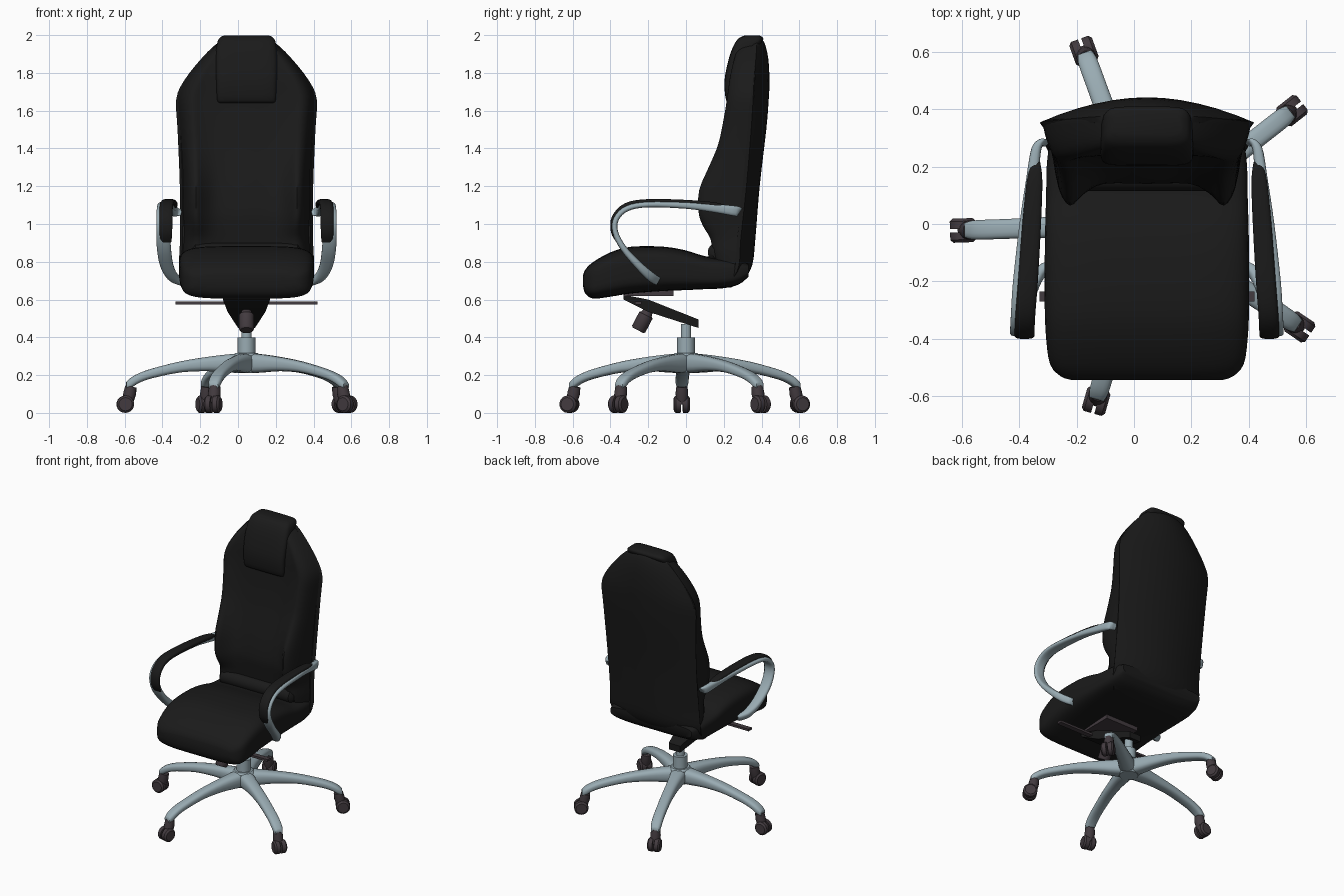
import bpy, bmesh, math
from mathutils import Vector

if "Cube" in bpy.data.objects:
    bpy.data.objects.remove(bpy.data.objects["Cube"])

CX = 0.045  # chair centre line


def material(name, rgb):
    m = bpy.data.materials.new(name)
    m.diffuse_color = (*rgb, 1)
    m.use_nodes = True
    m.node_tree.nodes["Principled BSDF"].inputs["Base Color"].default_value = m.diffuse_color
    return m


BLACK = material("black leather", (0.0105, 0.0105, 0.0105))
METAL = material("brushed metal", (0.32, 0.41, 0.45))
PLASTIC = material("dark plastic", (0.055, 0.043, 0.05))


def smooth(rows, n, closed=False):
    """Catmull-Rom resampling of a list of tuples."""
    out, c = [], len(rows)
    get = (lambda i: rows[i % c]) if closed else (lambda i: rows[max(0, min(c - 1, i))])
    for i in range(c if closed else c - 1):
        for k in range(n):
            t = k / n
            out.append(tuple(0.5 * (2 * b + (d - a) * t + (2 * a - 5 * b + 4 * d - e) * t * t
                                    + (3 * b - a - 3 * d + e) * t ** 3)
                             for a, b, d, e in zip(get(i - 1), get(i), get(i + 1), get(i + 2))))
    return out if closed else out + [rows[-1]]


def oval(a, b, e=2.0, n=16):
    """Superellipse outline."""
    pts = []
    for i in range(n):
        t = 2 * math.pi * (i + 0.5) / n
        c, s = math.cos(t), math.sin(t)
        pts.append((math.copysign(a * abs(c) ** (2 / e), c), math.copysign(b * abs(s) ** (2 / e), s)))
    return pts


def loft(name, rings, mat, angle=40):
    bm = bmesh.new()
    vs = [[bm.verts.new(p) for p in r] for r in rings]
    n = len(vs[0])
    for a, b in zip(vs, vs[1:]):
        for i in range(n):
            bm.faces.new((a[i], a[(i + 1) % n], b[(i + 1) % n], b[i]))
    bm.faces.new(vs[0])
    bm.faces.new(vs[-1])
    bmesh.ops.recalc_face_normals(bm, faces=bm.faces)
    me = bpy.data.meshes.new(name)
    bm.to_mesh(me)
    bm.free()
    me.materials.append(mat)
    ob = bpy.data.objects.new(name, me)
    bpy.context.collection.objects.link(ob)
    bpy.ops.object.select_all(action='DESELECT')
    ob.select_set(True)
    bpy.context.view_layer.objects.active = ob
    bpy.ops.object.shade_smooth_by_angle(angle=math.radians(angle))
    return ob


def rod(name, stops, mat, n=20):
    """Turned part along a straight line; stops are (point, radius)."""
    q = (Vector(stops[-1][0]) - Vector(stops[0][0])).to_track_quat('Z', 'Y')
    return loft(name, [[Vector(p) + q @ Vector((x, y, 0)) for x, y in oval(r, r, 2, n)]
                       for p, r in stops], mat)


def box(name, sections, mat):
    """Rectangular sections along y: (y, low z, high z, half width)."""
    return loft(name, [[(CX - w, y, a), (CX + w, y, a), (CX + w, y, b), (CX - w, y, b)]
                       for y, a, b, w in sections], mat)


# Seat cushion: rounded sections along y (y, top, bottom, half width)
seat = [(-.545, .73, .67, .26), (-.532, .76, .63, .30), (-.49, .80, .605, .338), (-.40, .85, .615, .352),
        (-.29, .88, .632, .357), (-.12, .88, .645, .357), (0, .86, .65, .355), (.1, .83, .655, .352),
        (.2, .82, .66, .35), (.28, .81, .68, .34), (.33, .79, .72, .32)]
loft("seat", [[(CX + x, y, (t + b) / 2 + z) for x, z in oval(w, (t - b) / 2, 4.5, 40)]
              for y, t, b, w in smooth(seat, 3)], BLACK, 50)

# Back cushion with side wings (z, half width, centre y, wing y, edge y)
back = [(.72, .32, .18, .17, .24), (.84, .335, .165, .14, .28), (.92, .33, .155, .13, .29),
        (.99, .33, .145, .09, .30), (1.06, .335, .14, .067, .305), (1.18, .335, .155, .07, .32),
        (1.3, .338, .18, .12, .33), (1.42, .345, .205, .17, .34), (1.56, .355, .225, .2, .35),
        (1.68, .358, .235, .22, .36), (1.78, .31, .24, .235, .365), (1.88, .23, .255, .26, .37),
        (1.95, .15, .28, .285, .375), (1.985, .08, .31, .315, .37)]


def back_ring(z, w, yc, yw, ye):
    half = [(.45, yc), (.66, (yc + yw) / 2), (.8, yw), (.92, yw + .25 * (ye - yw)),
            (1, ye - .02), (.96, ye + .005), (.5, ye + .015)]
    ring = [(0, yc)] + half + [(0, ye + .02)] + [(-u, y) for u, y in reversed(half)]
    return [(CX + u * w, y, z) for u, y in smooth(ring, 3, True)]


loft("back_cushion", [back_ring(*r) for r in smooth(back, 3)], BLACK, 50)

# Curved rear shell (z, half width, rear y, edge y)
shell = [(.665, .29, .24, .20), (.70, .335, .30, .24), (.78, .357, .35, .28), (.92, .352, .367, .29),
         (1.2, .353, .39, .32), (1.5, .365, .425, .345), (1.66, .372, .438, .355), (1.76, .33, .442, .36),
         (1.88, .235, .435, .37), (1.96, .15, .415, .375), (1.99, .07, .39, .37)]
U = [i / 6 for i in range(-6, 7)]
loft("back_shell", [[(CX + u * w, e + (r - e) * (1 - u * u), z) for u in U]
                    + [(CX + .96 * w, e - .02, z), (CX - .96 * w, e - .02, z)]
                    for z, w, r, e in smooth(shell, 3)], BLACK, 50)

# Lumbar roll where the seat meets the back
rod("lumbar_roll", [((CX - .29, .17, .845), .03), ((CX - .27, .165, .85), .05),
                    ((CX + .27, .165, .85), .05), ((CX + .29, .17, .845), .03)], BLACK)

# Headrest pad (z, front y, back y, half width)
head = [(1.64, .235, .26, .14), (1.655, .212, .28, .155), (1.75, .203, .3, .16), (1.85, .22, .33, .163),
        (1.93, .245, .38, .16), (1.98, .275, .41, .148), (1.998, .31, .39, .12)]
loft("headrest", [[(CX + x, (f + b) / 2 + y, z) for x, y in oval(w, (b - f) / 2, 5, 28)]
                  for z, f, b, w in smooth(head, 3)], BLACK, 50)

# Arm loops: metal ribbon with a pad on top (x offset, y, z, width, thickness)
arm = [(.36, .285, 1.062, .03, .045), (.385, .265, 1.068, .035, .055), (.40, .15, 1.083, .045, .045),
       (.415, 0, 1.098, .06, .035), (.43, -.2, 1.103, .075, .03), (.437, -.31, 1.083, .075, .03),
       (.44, -.368, 1.03, .075, .03), (.44, -.375, .96, .075, .03), (.437, -.33, .87, .075, .034),
       (.422, -.25, .78, .07, .042), (.39, -.185, .72, .06, .05), (.345, -.145, .695, .05, .045)]
pad = [(.387, .215, 1.09, .03, .015), (.392, .15, 1.1, .055, .03), (.402, 0, 1.112, .066, .032),
       (.415, -.2, 1.115, .07, .034), (.424, -.315, 1.095, .07, .034), (.427, -.378, 1.035, .07, .03),
       (.427, -.385, .96, .068, .026), (.427, -.362, .905, .06, .014)]


def ribbon(name, rows, side, mat):
    rows = smooth(rows, 4)
    rings = []
    for i, (o, y, z, w, t) in enumerate(rows):
        a, b = rows[max(0, i - 1)], rows[min(len(rows) - 1, i + 1)]
        d = Vector((b[1] - a[1], b[2] - a[2])).normalized()
        rings.append([(CX + side * (o + p), y - d.y * q, z + d.x * q)
                      for p, q in oval(w / 2, t / 2, 3, 16)])
    loft(name, rings, mat, 50)


for side, label in ((-1, "left"), (1, "right")):
    ribbon(label + "_arm_frame", arm, side, METAL)
    ribbon(label + "_arm_pad", pad, side, BLACK)

# Tilt mechanism, levers and tension knob
box("tilt_housing", [(-.33, .60, .625, .125), (-.2, .535, .6, .10), (.065, .45, .495, .045)], BLACK)
box("mounting_plate", [(-.33, .62, .65, .13), (-.065, .62, .65, .13)], PLASTIC)
box("tilt_lever", [(-.27, .575, .59, .375), (-.235, .575, .59, .375)], PLASTIC)
rod("tension_knob", [((CX, -.19, .56), .02), ((CX, -.208, .525), .03), ((CX, -.212, .517), .04),
                     ((CX, -.25, .445), .04), ((CX, -.254, .437), .033)], PLASTIC)

# Gas lift and hub
rod("gas_lift_sleeve", [((CX, 0, .29), .047), ((CX, 0, .40), .047)], METAL)
rod("gas_lift_piston", [((CX, 0, .39), .028), ((CX, 0, .47), .028)], METAL)
rod("base_hub", [((CX, 0, .21), .06), ((CX, 0, .225), .072), ((CX, 0, .305), .072), ((CX, 0, .318), .06)], METAL)

# Five legs (radius, top, bottom, half width), each with a twin-wheel caster
leg = [(.0, .315, .212, .055), (.08, .312, .212, .05), (.2, .298, .22, .041), (.35, .273, .214, .037),
       (.5, .235, .183, .035), (.57, .21, .158, .035), (.612, .187, .132, .033), (.637, .163, .125, .025)]
for k in range(5):
    a = math.radians(182 + 72 * k)
    out, across = Vector((math.cos(a), math.sin(a), 0)), Vector((-math.sin(a), math.cos(a), 0))

    def at(r, s, z):
        return Vector((CX, 0, z)) + out * r + across * s

    loft(f"leg_{k + 1}", [[at(r, s, (t + b) / 2 + q) for s, q in oval(w, (t - b) / 2, 2.8, 16)]
                          for r, t, b, w in smooth(leg, 3)], METAL, 50)
    rod(f"caster_neck_{k + 1}", [(at(.632, 0, .05), .03), (at(.618, 0, .105), .034),
                                 (at(.612, 0, .14), .03)], PLASTIC, 14)
    for s in (-1, 1):
        rod(f"caster_wheel_{k + 1}_{'a' if s < 0 else 'b'}",
            [(at(.642, s * .006, .046), .046), (at(.642, s * .032, .046), .046),
             (at(.642, s * .042, .046), .035)], PLASTIC, 18)
